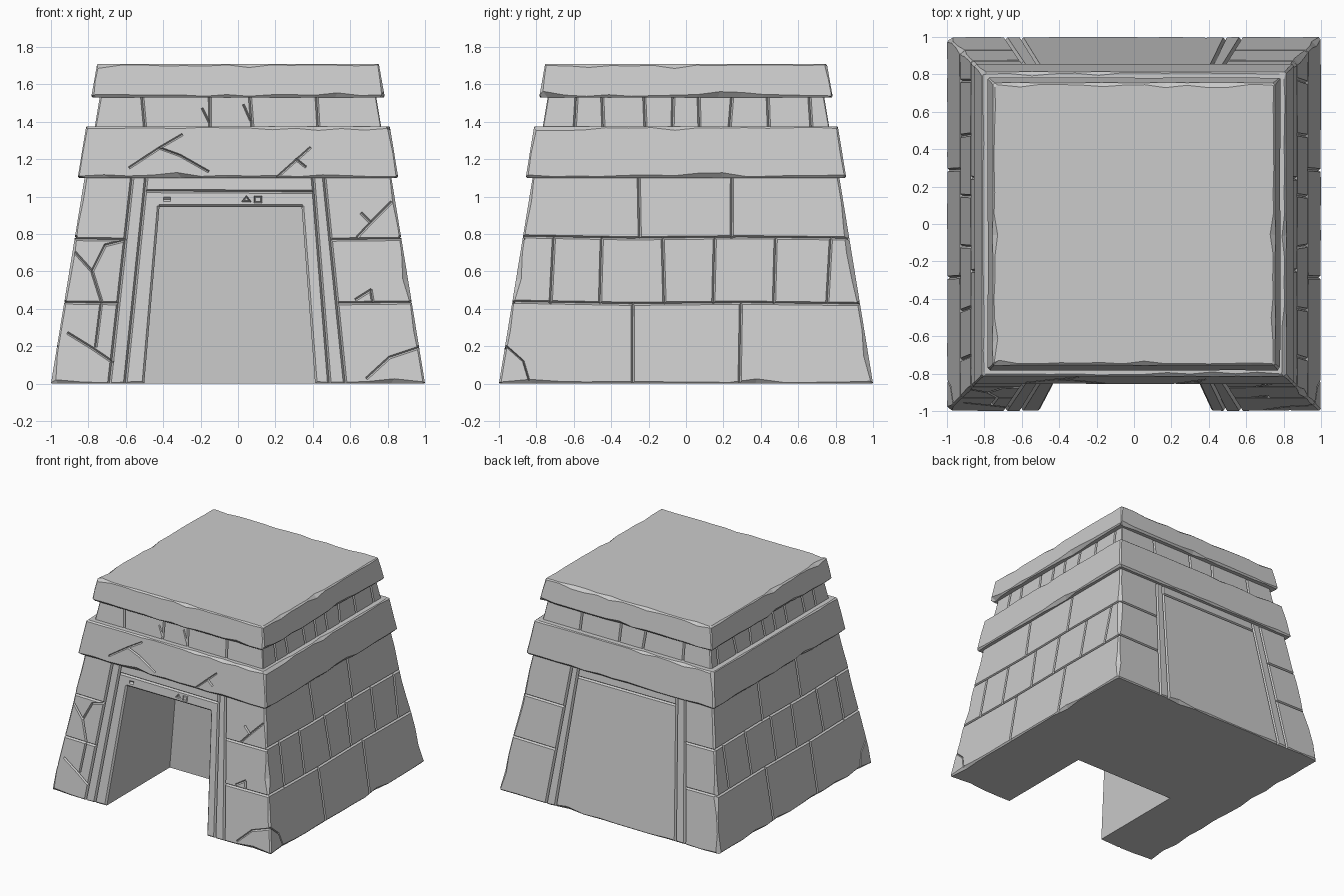
import bpy, bmesh, random
from mathutils import Vector

if "Cube" in bpy.data.objects:
    bpy.data.objects.remove(bpy.data.objects["Cube"])

random.seed(4)


def place(face, u, out, z):
    """Point on one of the four sides, u running along world x or y."""
    return Vector({"front": (u, -out, z), "back": (u, out, z),
                   "right": (out, u, z), "left": (-out, u, z)}[face])


class Tier:
    """Tapered square stone tier with chipped edges and carved grooves."""

    def __init__(self, name, z0, z1, h0, h1, chip_low, chip_top, corner, levels):
        self.name, self.z0, self.z1, self.h0, self.h1 = name, z0, z1, h0, h1
        self.cut = bmesh.new()
        n = 14

        def wear(amount):
            return amount * (0.35 + 0.6 * random.random() + (1.0 if random.random() < 0.15 else 0))

        low = [wear(chip_low) for _ in range(4 * n)]
        top = [wear(chip_top) for _ in range(4 * n)]
        bm = bmesh.new()
        rings = []
        for k in range(levels + 2):
            cuts = [wear(corner) for _ in range(4)]
            ring = []
            for s, (face, sign) in enumerate((("front", 1), ("right", 1), ("back", -1), ("left", -1))):
                for i in range(n):
                    j, inset = s * n + i, 0
                    if k == 0:
                        z, inset = z0, low[j]
                    elif k == levels + 1:
                        z, inset = z1, top[j]
                    else:
                        a, b = z0 + low[j], z1 - top[j]
                        z = a + (b - a) * (k - 1) / (levels - 1)
                    h = self.half(z)
                    ua, ub = -h + cuts[s] + inset, h - cuts[(s + 1) % 4] - inset
                    u = ua + (ub - ua) * i / (n - 1)
                    ring.append(bm.verts.new(place(face, u * sign, h - inset, z)))
            rings.append(ring)
        for a, b in zip(rings, rings[1:]):
            for i in range(4 * n):
                j = (i + 1) % (4 * n)
                bm.faces.new((a[i], a[j], b[j], b[i]))
        bm.faces.new(rings[0][::-1])
        bm.faces.new(rings[-1])
        self.obj = self.make(name, bm)

    def make(self, name, bm):
        bmesh.ops.recalc_face_normals(bm, faces=bm.faces)
        mesh = bpy.data.meshes.new(name)
        bm.to_mesh(mesh)
        bm.free()
        obj = bpy.data.objects.new(name, mesh)
        bpy.context.collection.objects.link(obj)
        return obj

    def half(self, z):
        return self.h0 + (self.h1 - self.h0) * (z - self.z0) / (self.z1 - self.z0)

    def prism(self, a, b):
        va, vb = [self.cut.verts.new(p) for p in a], [self.cut.verts.new(p) for p in b]
        m = len(va)
        for i in range(m):
            j = (i + 1) % m
            self.cut.faces.new((va[i], va[j], vb[j], vb[i]))
        self.cut.faces.new(va[::-1])
        self.cut.faces.new(vb)

    def groove(self, face, pts, w=0.009, d=0.015):
        """V-shaped groove along a polyline of (u, z) points."""
        e = 0.02
        for p, q in zip(pts, pts[1:]):
            p, q = Vector(p), Vector(q)
            t = (q - p).normalized()
            side = Vector((-t.y, t.x)) * w * (d + e) / d
            ends = []
            for c in (p - t * 0.003, q + t * 0.004):
                l, r = c + side, c - side
                ends.append([place(face, l.x, self.half(l.y) + e, l.y),
                             place(face, r.x, self.half(r.y) + e, r.y),
                             place(face, c.x, self.half(c.y) - d, c.y)])
            self.prism(*ends)

    def joints(self, face, us, za, zb):
        for u in us:
            tilt = random.uniform(-0.012, 0.012)
            self.groove(face, [(u - tilt, za), (u + tilt, zb)])

    def carve(self):
        cutter = self.make(self.name + "_cutter", self.cut)
        cutter.hide_render = True
        mod = self.obj.modifiers.new("carving", "BOOLEAN")
        mod.operation, mod.solver, mod.object = "DIFFERENCE", "EXACT", cutter
        mod.use_self = True
        bpy.context.view_layer.objects.active = self.obj
        bpy.ops.object.modifier_apply(modifier=mod.name)
        bpy.data.objects.remove(cutter)


# The four stacked tiers
body = Tier("stone_body", 0, 1.12, 1.0, 0.817, 0.014, 0.01, 0.016, 9)
band = Tier("lintel_band", 1.1, 1.375, 0.857, 0.812, 0.018, 0.012, 0.016, 3)
neck = Tier("brick_neck", 1.36, 1.545, 0.768, 0.737, 0.008, 0.008, 0.012, 2)
cap = Tier("roof_slab", 1.53, 1.71, 0.785, 0.753, 0.018, 0.013, 0.016, 3)

# Doorway recess, narrowing towards the top
door = [(-0.51, -0.1), (0.42, -0.1), (0.34, 0.945), (-0.42, 0.945)]
body.prism([(x, -1.2, z) for x, z in door], [(x, -0.17, z) for x, z in door])
body.groove("front", [(-0.503, -0.02), (-0.42, 0.945), (0.34, 0.945), (0.413, -0.02)], 0.012, 0.014)

# Door surround joints and corner-stone courses, front and back
for face in ("front", "back"):
    for lo, hi in ((-0.69, -0.565), (-0.605, -0.49), (0.49, 0.4), (0.575, 0.46)):
        body.groove(face, [(lo, -0.02), (hi, 1.11)], 0.01, 0.018)
    body.groove(face, [(-0.485, 1.03), (0.395, 1.025)])
    for z, l, r in ((0.43, -0.645, 0.54), (0.77, -0.6, 0.5)):
        body.groove(face, [(-0.99, z + 0.005), (l, z)])
        body.groove(face, [(r, z), (0.99, z + 0.005)])

# Brick courses on both sides
for face in ("right", "left"):
    for z in (0.43, 0.78):
        body.groove(face, [(-1, z + 0.01), (-0.3, z - 0.003), (0.3, z + 0.003), (1, z - 0.005)])
    body.joints(face, (-0.285, 0.29), -0.02, 0.43)
    body.joints(face, (-0.715, -0.455, -0.12, 0.15, 0.475, 0.765), 0.43, 0.78)
    body.joints(face, (-0.25, 0.245), 0.78, 1.11)
    neck.joints(face, (-0.59, -0.445, -0.22, -0.07, 0.07, 0.24, 0.44, 0.665), 1.35, 1.56)
    body.groove(face, [(-0.96, 0.2), (-0.87, 0.12), (-0.84, 0.02)], 0.005)
for face in ("front", "back"):
    neck.joints(face, (-0.505, -0.15, 0.07, 0.425), 1.35, 1.56)

# Cracks in the front corner stones
for crack in ([(-0.87, 0.7), (-0.78, 0.6), (-0.73, 0.44), (-0.76, 0.2)],
              [(-0.61, 0.765), (-0.71, 0.74), (-0.78, 0.6)],
              [(-0.91, 0.27), (-0.78, 0.19), (-0.67, 0.115)],
              [(0.82, 0.97), (0.71, 0.86), (0.64, 0.785)],
              [(0.71, 0.86), (0.66, 0.91)],
              [(0.63, 0.45), (0.71, 0.5), (0.72, 0.44)],
              [(0.96, 0.19), (0.81, 0.14), (0.69, 0.03)]):
    body.groove("front", crack, 0.008, 0.014)

# Cracks in the band and neck
for crack in ([(-0.58, 1.155), (-0.42, 1.26), (-0.31, 1.22), (-0.16, 1.135)],
              [(-0.42, 1.26), (-0.3, 1.33)],
              [(0.21, 1.105), (0.385, 1.26)], [(0.31, 1.2), (0.36, 1.16)]):
    band.groove("front", crack, 0.007, 0.014)
neck.groove("front", [(-0.19, 1.47), (-0.155, 1.4)], 0.006)
neck.groove("front", [(0.03, 1.49), (0.065, 1.41)], 0.006)

# Small carved marks over the door
for mark in ([(-0.395, 0.985), (-0.365, 0.985)],
             [(0.025, 0.975), (0.045, 1.0), (0.065, 0.975), (0.025, 0.975)],
             [(0.09, 0.97), (0.09, 1.0), (0.125, 1.0), (0.125, 0.97), (0.09, 0.97)]):
    body.groove("front", mark, 0.012 if len(mark) == 2 else 0.004, 0.012)

for tier in (body, band, neck):
    tier.carve()
cap.cut.free()
